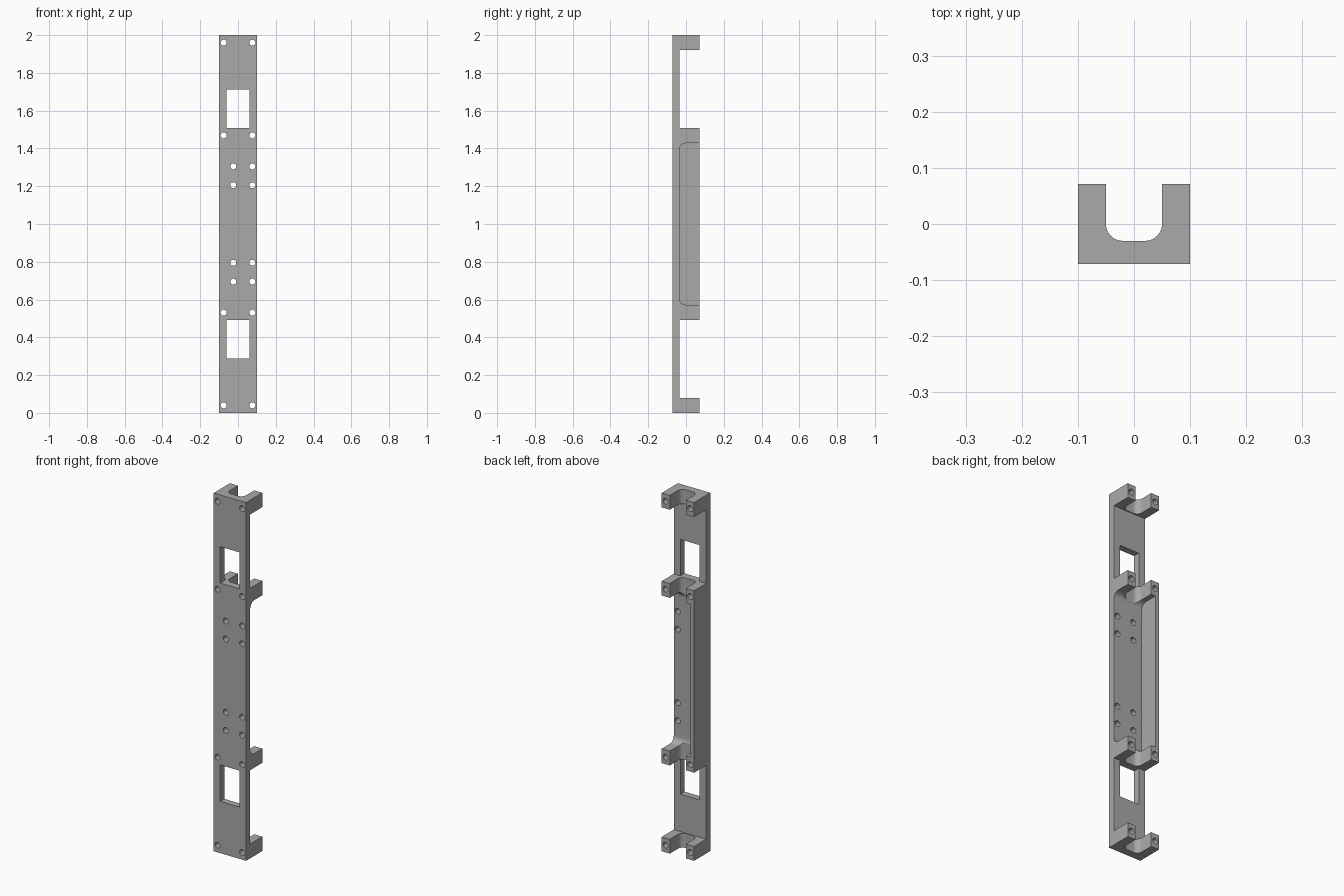
import bpy
import bmesh
from math import cos, sin, pi
from mathutils import Vector

if "Cube" in bpy.data.objects:
    bpy.data.objects.remove(bpy.data.objects["Cube"], do_unlink=True)

HALF_W, HALF_D, HEIGHT = 0.1, 0.0715, 2.0
PLATE_Y = -0.035          # back surface of the thin plate
cutters = []


def prism(name, outline, place, start, end):
    """Extrude a 2D outline; place(u, v, w) maps it into space."""
    bm = bmesh.new()
    rings = [[bm.verts.new(place(u, v, w)) for u, v in outline] for w in (start, end)]
    bm.faces.new(rings[0])
    bm.faces.new(rings[1])
    n = len(outline)
    for i in range(n):
        j = (i + 1) % n
        bm.faces.new((rings[0][i], rings[0][j], rings[1][j], rings[1][i]))
    bmesh.ops.recalc_face_normals(bm, faces=bm.faces)
    mesh = bpy.data.meshes.new(name)
    bm.to_mesh(mesh)
    bm.free()
    obj = bpy.data.objects.new(name, mesh)
    bpy.context.collection.objects.link(obj)
    return obj


def arc(cx, cy, r, a0, a1, steps=10):
    return [(cx + r * cos(a0 + (a1 - a0) * i / steps),
             cy + r * sin(a0 + (a1 - a0) * i / steps)) for i in range(steps + 1)]


def cut(name, outline, place, start, end):
    obj = prism(name, outline, place, start, end)
    obj.hide_render = True
    cutters.append(obj)


def rect(u0, u1, v0, v1):
    return [(u0, v0), (u1, v0), (u1, v1), (u0, v1)]


def along_x(u, v, w):     # outline in y, z
    return Vector((w, u, v))


def along_y(u, v, w):     # outline in x, z
    return Vector((u, w, v))


def along_z(u, v, w):     # outline in x, y
    return Vector((u, v, w))


# Body: channel section with a rounded groove, full height
r = 0.03
floor = -0.03
channel = [(-HALF_W, -HALF_D), (HALF_W, -HALF_D), (HALF_W, HALF_D), (0.05, HALF_D)]
channel += arc(0.05 - r, floor + r, r, 0, -pi / 2)
channel += arc(-0.05 + r, floor + r, r, -pi / 2, -pi)
channel += [(-0.05, HALF_D), (-HALF_W, HALF_D)]
body = prism("mounting_rail", channel, along_z, 0, HEIGHT)

# Side pocket in the middle, leaving a thin wall on one side
r = 0.035
z0, z1 = 0.572, 1.428
pocket = [(0.2, z0)] + arc(PLATE_Y + r, z0 + r, r, -pi / 2, -pi)
pocket += arc(PLATE_Y + r, z1 - r, r, pi, pi / 2) + [(0.2, z1)]
cut("pocket_cutter", pocket, along_x, -0.078, 0.2)

# Open notches, windows and screw holes, mirrored about mid height
for flip in (False, True):
    def zspan(a, b):
        return (HEIGHT - b, HEIGHT - a) if flip else (a, b)

    cut("notch_cutter", rect(PLATE_Y, 0.2, *zspan(0.08, 0.492)), along_x, -0.2, 0.2)
    cut("window_cutter", rect(-0.06, 0.06, *zspan(0.289, 0.4925)), along_y, -0.2, 0.0)
    for z, xs in ((0.04, (-0.076, 0.076)), (0.531, (-0.076, 0.076)),
                  (0.695, (-0.025, 0.076)), (0.795, (-0.025, 0.076))):
        for x in xs:
            hole = arc(x, zspan(z, z)[0], 0.016, 0, 2 * pi, 24)[:-1]
            cut("hole_cutter", hole, along_y, -0.2, 0.2)

for c in cutters:
    mod = body.modifiers.new(c.name, 'BOOLEAN')
    mod.operation = 'DIFFERENCE'
    mod.solver = 'EXACT'
    mod.object = c

# Bake the cuts and remove the cutters
bpy.context.view_layer.update()
depsgraph = bpy.context.evaluated_depsgraph_get()
result = bpy.data.meshes.new_from_object(body.evaluated_get(depsgraph))
body.modifiers.clear()
body.data = result
for c in cutters:
    bpy.data.objects.remove(c, do_unlink=True)

# Material
grey = bpy.data.materials.new("plain_grey")
grey.use_nodes = True
colour = (0.4, 0.4, 0.4, 1)
grey.diffuse_color = colour
grey.node_tree.nodes["Principled BSDF"].inputs["Base Color"].default_value = colour
body.data.materials.clear()
body.data.materials.append(grey)

# Smooth the rounded surfaces, keep the edges sharp
bpy.ops.object.select_all(action='DESELECT')
body.select_set(True)
bpy.context.view_layer.objects.active = body
bpy.ops.object.shade_smooth_by_angle(angle=pi / 6)
